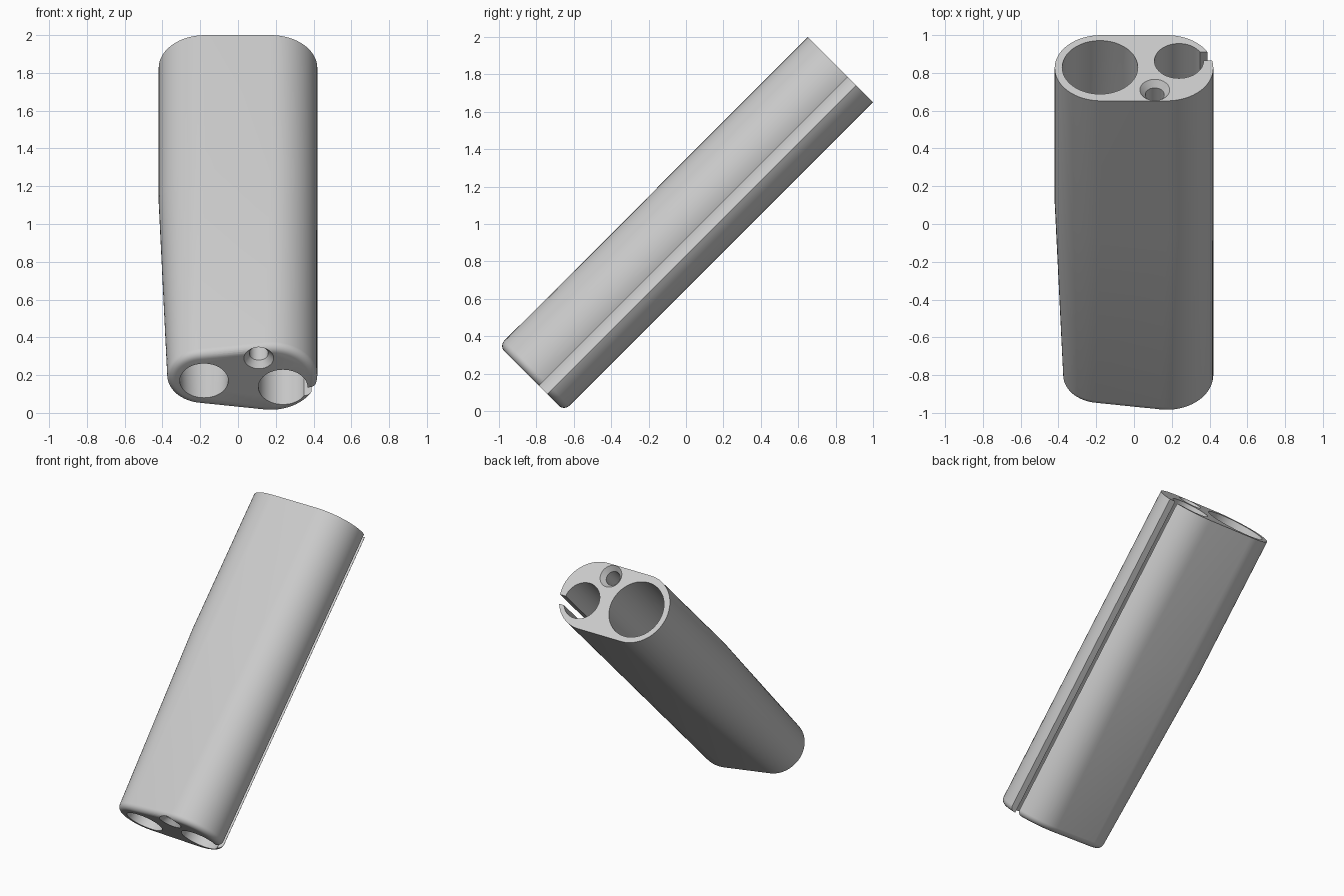
import bpy, bmesh, math

cube = bpy.data.objects.get("Cube")
if cube:
    bpy.data.objects.remove(cube, do_unlink=True)

HALF = 1.168          # half length along the body axis
KINK = 0.16           # where the taper begins
FILLET = 0.04
ARC = 32              # segments per end arc

grey = bpy.data.materials.new("light grey")
grey.use_nodes = True
colour = (0.6, 0.6, 0.6, 1)
grey.diffuse_color = colour
grey.node_tree.nodes["Principled BSDF"].inputs["Base Color"].default_value = colour


def section(left_r, inset=0.0):
    """Outline wrapped around two circles of different radius."""
    left_x, right_x, right_r = -0.18, 0.174, 0.246
    left_x += (left_r - 0.195) * 0.12
    a = math.acos((left_r - right_r) / (right_x - left_x))
    pts = []
    for cx, r, a0, a1 in ((right_x, right_r, -a, a), (left_x, left_r, a, 2 * math.pi - a)):
        for i in range(ARC + 1):
            t = a0 + (a1 - a0) * i / ARC
            pts.append((cx + (r - inset) * math.cos(t), (r - inset) * math.sin(t)))
    return pts


def loft(name, rings):
    """Skin closed rings of (z, points) and cap both ends."""
    bm = bmesh.new()
    loops = [[bm.verts.new((x, y, z)) for x, y in pts] for z, pts in rings]
    n = len(loops[0])
    for low, high in zip(loops, loops[1:]):
        for i in range(n):
            j = (i + 1) % n
            bm.faces.new((low[i], low[j], high[j], high[i]))
    bm.faces.new(loops[0][::-1])
    bm.faces.new(loops[-1])
    bmesh.ops.recalc_face_normals(bm, faces=bm.faces)
    mesh = bpy.data.meshes.new(name)
    bm.to_mesh(mesh)
    bm.free()
    obj = bpy.data.objects.new(name, mesh)
    bpy.context.collection.objects.link(obj)
    mesh.materials.append(grey)
    return obj


def bore(name, cx, cy, profile, n=64):
    """Turned cutter with a list of (z, radius)."""
    def circle(r):
        return [(cx + r * math.cos(2 * math.pi * i / n),
                 cy + r * math.sin(2 * math.pi * i / n)) for i in range(n)]
    return loft(name, [(z, circle(r)) for z, r in profile])


# Body: rounded lower rim, tapered lower half, straight upper half
rings = []
for i in range(7):
    t = i / 6 * math.pi / 2
    rings.append((-HALF + FILLET * (1 - math.sin(t)),
                  section(0.195, FILLET * (1 - math.cos(t)))))
rings.reverse()
rings = sorted(rings, key=lambda ring: ring[0])
rings += [(KINK, section(0.246)), (HALF, section(0.246))]
body = loft("double_tube_holder", rings)

# Cutters: wide bore, narrow bore, countersunk screw hole, side slot
END = HALF + 0.1
SINK = 0.035
cutters = [
    bore("wide_bore_cutter", -0.18, 0.005,
         [(-END, 0.128), (-HALF, 0.128), (KINK, 0.2), (END, 0.2)]),
    bore("narrow_bore_cutter", 0.238, 0.053, [(-END, 0.13), (END, 0.13)]),
    bore("screw_hole_cutter", 0.11, -0.164,
         [(-HALF - 0.01, 0.079), (-HALF, 0.079), (-HALF + SINK, 0.05),
          (HALF - SINK, 0.05), (HALF, 0.079), (HALF + 0.01, 0.079)], 48),
    loft("slot_cutter", [(z, [(0.3, 0.055), (0.5, 0.055), (0.5, 0.118), (0.3, 0.118)])
                         for z in (-END, END)]),
]
bpy.ops.object.select_all(action='DESELECT')
bpy.context.view_layer.objects.active = body
body.select_set(True)
for cutter in cutters:
    cutter.hide_render = True
    mod = body.modifiers.new("cut", 'BOOLEAN')
    mod.operation = 'DIFFERENCE'
    mod.solver = 'EXACT'
    mod.object = cutter
    bpy.ops.object.modifier_apply(modifier=mod.name)
    bpy.data.objects.remove(cutter, do_unlink=True)

# Smooth shading, then lean the holder back
bpy.ops.object.shade_smooth_by_angle(angle=math.radians(30))
body.rotation_euler.x = math.radians(-45)
body.location.z = 1.0
